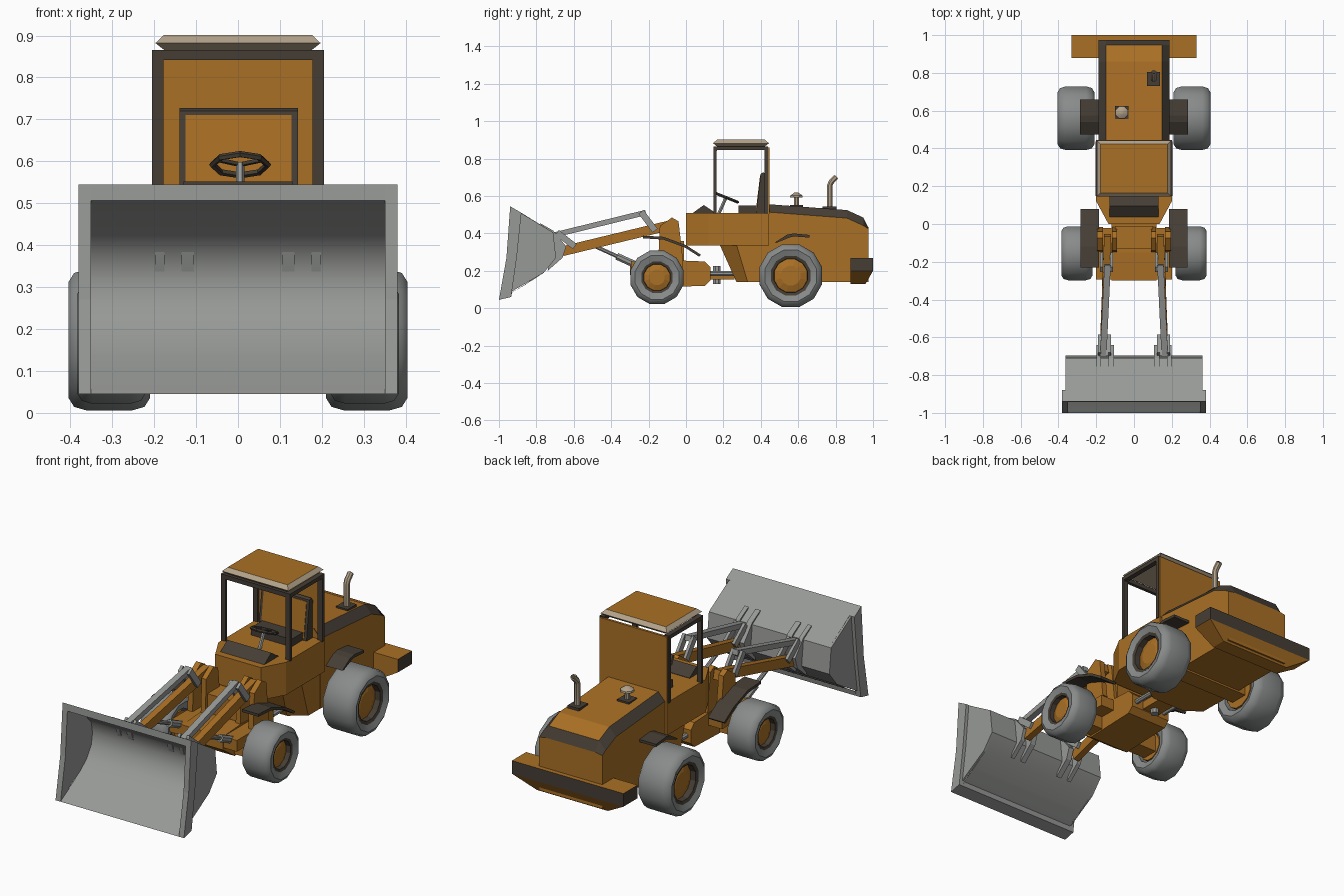
import bpy, bmesh, math
from mathutils import Vector

if "Cube" in bpy.data.objects:
    bpy.data.objects.remove(bpy.data.objects["Cube"])


def mat(name, r, g, b):
    m = bpy.data.materials.new(name)
    m.diffuse_color = (r, g, b, 1)
    m.use_nodes = True
    m.node_tree.nodes["Principled BSDF"].inputs["Base Color"].default_value = m.diffuse_color
    return m


ORANGE = mat("orange paint", .40, .16, .018)
DARK = mat("dark trim", .06, .048, .036)
STEEL = mat("bare steel", .31, .32, .305)
RUBBER = mat("grey rubber", .25, .26, .26)
BEIGE = mat("beige", .45, .36, .25)


def finish(name, bm, mats, rule=None, smooth=None):
    bmesh.ops.recalc_face_normals(bm, faces=bm.faces)
    bm.normal_update()
    if rule:
        for f in bm.faces:
            f.material_index = rule(f)
    me = bpy.data.meshes.new(name)
    bm.to_mesh(me)
    bm.free()
    ob = bpy.data.objects.new(name, me)
    bpy.context.collection.objects.link(ob)
    for m in mats:
        me.materials.append(m)
    if smooth:
        bpy.ops.object.select_all(action='DESELECT')
        ob.select_set(True)
        bpy.context.view_layer.objects.active = ob
        bpy.ops.object.shade_smooth_by_angle(angle=math.radians(smooth))
    return ob


def loft(name, rings, mats, rule=None, smooth=None, cap=True, closed=False):
    bm = bmesh.new()
    vs = [[bm.verts.new(p) for p in r] for r in rings]
    pairs = list(zip(vs, vs[1:])) + ([(vs[-1], vs[0])] if closed else [])
    for a, b in pairs:
        for i in range(len(a)):
            j = (i + 1) % len(a)
            bm.faces.new((a[i], a[j], b[j], b[i]))
    if cap and not closed:
        bm.faces.new(vs[0])
        bm.faces.new(vs[-1])
    return finish(name, bm, mats, rule, smooth)


def prism(name, prof, x0, x1, m, both=False, smooth=None):
    # side profile (y, z) extruded across x
    for s in ((1, -1) if both else (1,)):
        loft(name, [[(s * x, y, z) for y, z in prof] for x in (x0, x1)], [m], smooth=smooth)


def box(name, x0, x1, y0, y1, z0, z1, m, both=False):
    prism(name, [(y0, z0), (y1, z0), (y1, z1), (y0, z1)], x0, x1, m, both)


def tube(name, pts, radii, m, n=8, both=False, smooth=40):
    for s in ((1, -1) if both else (1,)):
        P = [Vector((s * x, y, z)) for x, y, z in pts]
        rings = []
        for i, p in enumerate(P):
            d = (P[min(i + 1, len(P) - 1)] - P[max(i - 1, 0)]).normalized()
            u = d.cross(Vector((1, 0, 0))).normalized()
            v = d.cross(u)
            rings.append([p + radii[i] * (u * math.cos(a) + v * math.sin(a))
                          for a in (2 * math.pi * (k + .5) / n for k in range(n))])
        loft(name, rings, [m], smooth=smooth)


def beam(name, a, b, w, h, m):
    # mirrored rectangular bar between two points
    for s in (1, -1):
        A, B = (Vector((s * p[0], p[1], p[2])) for p in (a, b))
        u = (B - A).normalized().cross(Vector((1, 0, 0))).normalized() * h / 2
        x = Vector((w / 2, 0, 0))
        loft(name, [[p + u + x, p + u - x, p - u - x, p - u + x] for p in (A, B)], [m])


def wheel(name, xc, y, z, R, w, hub):
    n = 12
    for s in (1, -1):
        def lathe(nm, prof, m, cap, closed, sm):
            loft(nm, [[(s * (xc + x), y + r * math.cos(a), z + r * math.sin(a))
                       for a in (2 * math.pi * (k + .5) / n for k in range(n))]
                      for r, x in prof], [m], smooth=sm, cap=cap, closed=closed)
        lathe(name + "_tyre", [(hub, w * .43), (R * .82, w * .5), (R * .95, w * .43), (R, w * .28),
                               (R, -w * .28), (R * .95, -w * .43), (R * .82, -w * .5), (hub, -w * .43)],
              RUBBER, False, True, 50)
        lathe(name + "_rim", [(hub + .002, w * .435), (hub * .86, w * .41), (hub * .84, w * .2),
                              (hub, w * .2)], DARK, False, True, None)
        lathe(name + "_hub", [(hub * .86, -w * .4), (hub * .86, w * .25), (hub * .5, w * .32),
                              (hub * .4, w * .32)], ORANGE, True, False, None)


# wheels and axles
wheel("front_wheel", .302, -.155, .165, .148, .165, .085)
wheel("rear_wheel", .307, .56, .174, .174, .195, .108)
box("front_axle", -.24, .24, -.2, -.11, .12, .21, ORANGE)
box("rear_axle", -.24, .24, .51, .61, .13, .22, ORANGE)

# bucket: curved shell, end plates and opening frame
outer = [(-.94, .545), (-.88, .51), (-.71, .405), (-.695, .27), (-.76, .19), (-.93, .085), (-.935, .06), (-1, .045)]
inner = [(-.985, .056), (-.86, .125), (-.78, .19), (-.74, .25), (-.73, .31), (-.74, .37), (-.79, .425), (-.942, .507)]
prism("bucket_shell", outer + inner, -.352, .352, STEEL, smooth=35)
prism("bucket_end", [(-.9, .52), (-.71, .405), (-.695, .27), (-.76, .19), (-.94, .085)], .35, .362, STEEL, True)
prism("bucket_side_rim", [(-.94, .545), (-.88, .51), (-.905, .27), (-.935, .06), (-1, .045), (-.96, .27)],
      .35, .38, STEEL, True)
bracket = [(-.78, .455), (-.71, .415), (-.64, .33), (-.66, .27), (-.74, .2), (-.72, .3)]
prism("bucket_bracket_inner", bracket, .105, .135, STEEL, True)
prism("bucket_bracket_outer", bracket, .175, .198, STEEL, True)

# lift arms, links and cylinders
beam("lift_arm", (.14, -.06, .45), (.163, -.66, .305), .036, .052, ORANGE)
beam("tilt_link", (.14, -.215, .512), (.163, -.70, .393), .034, .028, STEEL)
for dx in (-.026, .026):
    beam("rear_crank", (.145 + dx, -.24, .515), (.145 + dx, -.165, .415), .016, .034, STEEL)
    beam("front_crank", (.157 + dx, -.69, .405), (.157 + dx, -.595, .33), .016, .034, STEEL)
tube("lift_cylinder", [(.15, -.22, .21), (.15, -.37, .278)], [.02, .02], STEEL, both=True)
tube("lift_rod", [(.15, -.36, .274), (.15, -.49, .333)], [.011, .011], STEEL, both=True)

# front frame, towers and hitch
prism("front_frame", [(-.3, .18), (-.3, .25), (-.15, .26), (.1, .25), (.13, .22), (.13, .15), (.1, .12), (-.2, .11)],
      -.12, .12, ORANGE)
box("front_cross_member", -.2, .2, -.295, -.02, .19, .25, ORANGE)
tower = [(-.15, .22), (-.14, .44), (-.075, .485), (-.04, .465), (-.015, .25)]
prism("arm_tower_inner", tower, .09, .117, ORANGE, True)
prism("arm_tower_outer", tower, .165, .195, ORANGE, True)
box("tower_bridge", -.1, .1, -.13, -.01, .24, .36, ORANGE)
box("hitch", -.05, .05, .12, .26, .155, .2, ORANGE)
tube("hitch_pin", [(0, .165, .13), (0, .165, .225)], [.022, .022], STEEL)
tube("steering_cylinder", [(.09, .08, .185), (.09, .28, .185)], [.014, .014], STEEL, both=True)

# rear frame tapering forward under the cab
loft("rear_frame", [[(-.1, .27, .14), (.1, .27, .14), (.185, .33, .14), (.185, .46, .14), (-.185, .46, .14), (-.185, .33, .14)],
                    [(-.13, .18, .34), (.13, .18, .34), (.185, .27, .34), (.185, .46, .34), (-.185, .46, .34), (-.185, .27, .34)]],
     [ORANGE])

# hood with dark chamfer band
def section(y, zs, zt):
    return [(-.187, y, .14), (-.187, y, zs), (-.148, y, zt), (.148, y, zt), (.187, y, zs), (.187, y, .14)]


def hood_rule(f):
    n = f.normal
    return int(n.z > .05 and (abs(n.x) > .2 or .75 < n.y < .99))


loft("hood", [section(.43, .515, .557), section(.86, .482, .525), section(.948, .442, .485), section(.975, .425, .432)],
     [ORANGE, DARK], hood_rule)

# counterweight: dark upright faces, tapered orange belly
def cw_ring(x, y1, z):
    return [(-x, .88, z), (x, .88, z), (x, y1, z), (-x, y1, z)]


loft("counterweight", [cw_ring(.21, .96, .13), cw_ring(.33, 1, .2), cw_ring(.33, 1, .27)], [ORANGE, DARK],
     lambda f: int(abs(f.normal.z) < .05 and f.normal.y > -.5))

# cab tub
plan = [(-.135, 0), (.135, 0), (.2, .12), (.2, .445), (-.2, .445), (-.2, .12)]
loft("cab_tub", [[(x, y, z) for x, y in plan] for z in (.335, .51)], [ORANGE])
prism("dashboard", [(.03, .505), (.095, .552), (.155, .512), (.155, .505)], -.13, .13, DARK)

# cab frame, back wall and roof
box("front_pillar", .178, .205, .148, .163, .505, .865, DARK, True)
box("rear_pillar", .178, .205, .42, .438, .505, .865, DARK, True)
box("side_rail", .178, .205, .148, .438, .845, .865, DARK, True)
box("front_rail", -.2, .2, .148, .165, .842, .865, DARK)
box("cab_back_wall", -.2, .2, .433, .446, .505, .86, ORANGE)


def roof_ring(i, z):
    return [(-.197 + i, .145 + i, z), (.197 - i, .145 + i, z), (.197 - i, .443 - i, z), (-.197 + i, .443 - i, z)]


loft("roof", [roof_ring(.028, .86), roof_ring(0, .882), roof_ring(.02, .901)], [BEIGE, ORANGE],
     lambda f: int(f.normal.z > .95))

# seat with orange face panel
prism("seat_back", [(.375, .51), (.425, .51), (.428, .71), (.415, .727), (.4, .72)], -.14, .143, DARK)
prism("seat_panel", [(.373, .52), (.38, .52), (.403, .71), (.396, .71)], -.125, .128, ORANGE)
box("seat_cushion", -.12, .12, .28, .38, .51, .55, DARK)

# steering wheel
bpy.ops.mesh.primitive_torus_add(major_segments=8, minor_segments=5, major_radius=.066, minor_radius=.008,
                                 location=(.005, .215, .592), rotation=(math.radians(-22), 0, 0))
ring = bpy.context.object
ring.name = "steering_wheel"
ring.data.materials.append(DARK)
for a in (math.pi / 2, math.pi * 7 / 6, math.pi * 11 / 6):
    c, s = .062 * math.cos(a), .062 * math.sin(a)
    tube("steering_spoke", [(.005, .215, .592), (.006 + c, .215 + s * .927, .592 - s * .375)], [.006, .006], DARK, 4)
tube("steering_column", [(.005, .175, .505), (.005, .215, .595)], [.01, .01], STEEL, 6)

# exhaust and air intake
box("exhaust_base", .07, .138, .73, .805, .51, .543, DARK)
tube("exhaust_pipe", [(.105, .768, .53), (.105, .768, .655), (.105, .776, .675), (.105, .803, .703)],
     [.016] * 4, BEIGE)
tube("exhaust_mouth", [(.105, .801, .701), (.105, .8045, .7045)], [.012, .012], DARK)
box("intake_base", -.1, -.03, .555, .625, .53, .552, DARK)
tube("intake", [(-.065, .59, .54), (-.065, .59, .592), (-.065, .59, .593), (-.065, .59, .603), (-.065, .59, .618)],
     [.014, .014, .037, .035, .012], BEIGE)

# fenders
prism("rear_fender", [(.475, .352), (.54, .393), (.575, .4), (.66, .392), (.66, .378), (.575, .384), (.55, .377), (.485, .35)],
      .18, .285, DARK, True)
prism("front_fender", [(-.23, .388), (-.12, .382), (0, .338), (.08, .286), (.07, .276), (-.005, .324), (-.12, .367), (-.23, .374)],
      .185, .282, DARK, True)
